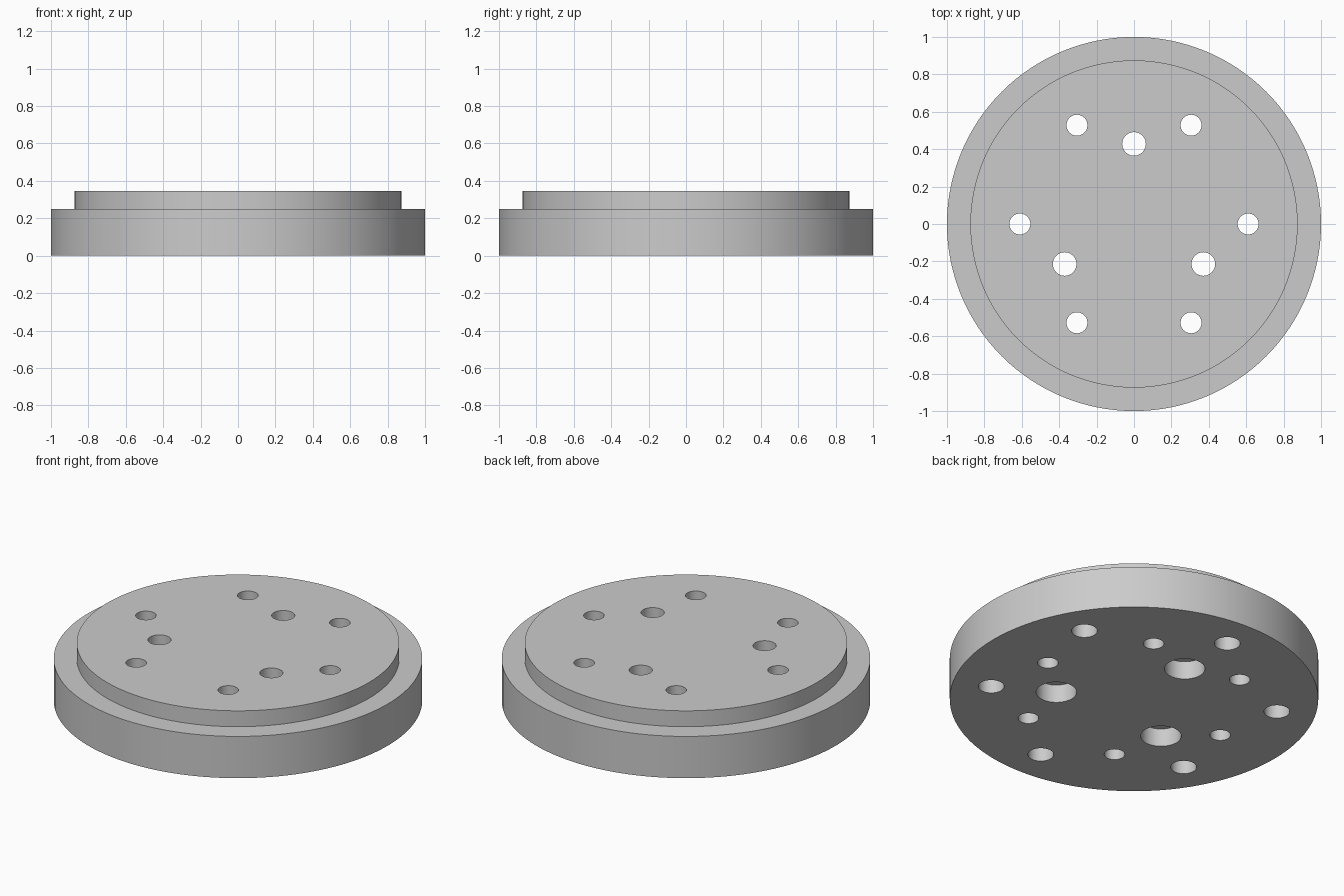
import bpy
import bmesh
from math import cos, sin, radians, tau

if "Cube" in bpy.data.objects:
    bpy.data.objects.remove(bpy.data.objects["Cube"])

BASE_Z, TOP_Z = 0.25, 0.345
BELOW, ABOVE = -0.1, 0.5

grey = bpy.data.materials.new("plain grey")
grey.use_nodes = True
colour = (0.6, 0.6, 0.6, 1)
grey.diffuse_color = colour
grey.node_tree.nodes["Principled BSDF"].inputs["Base Color"].default_value = colour


def turn(bm, profile, centre=(0, 0), sides=64):
    """Add a closed solid turned from (radius, height) points, bottom to top."""
    rings = []
    for r, z in profile:
        rings.append([bm.verts.new((centre[0] + r * cos(tau * i / sides),
                                    centre[1] + r * sin(tau * i / sides), z))
                      for i in range(sides)])
    for low, high in zip(rings, rings[1:]):
        for i in range(sides):
            j = (i + 1) % sides
            bm.faces.new((low[i], low[j], high[j], high[i]))
    bm.faces.new(rings[0][::-1])
    bm.faces.new(rings[-1])


def ring_of(bm, count, radius, start, profile):
    """Repeat a turned solid around a circle."""
    for k in range(count):
        a = radians(start) + tau * k / count
        turn(bm, profile, (radius * cos(a), radius * sin(a)), 48)


def make_object(name, bm):
    mesh = bpy.data.meshes.new(name)
    bm.to_mesh(mesh)
    bm.free()
    mesh.materials.append(grey)
    obj = bpy.data.objects.new(name, mesh)
    bpy.context.collection.objects.link(obj)
    return obj


# Stepped round flange
bm = bmesh.new()
turn(bm, [(1, 0), (1, BASE_Z), (0.875, BASE_Z), (0.875, TOP_Z)], sides=128)
flange = make_object("flange_plate", bm)

# Drills: plain through holes, counterbored holes, blind holes from below
bm = bmesh.new()
ring_of(bm, 6, 0.61, 0, [(0.056, BELOW), (0.056, ABOVE)])
ring_of(bm, 3, 0.428, 90, [(0.11, BELOW), (0.11, 0.108), (0.063, 0.108), (0.063, ABOVE)])
ring_of(bm, 6, 0.787, 30, [(0.07, BELOW), (0.07, 0.22)])
drills = make_object("hole_cutters", bm)
drills.hide_render = True

# Cut the holes, then drop the cutters
cut = flange.modifiers.new("holes", 'BOOLEAN')
cut.operation = 'DIFFERENCE'
cut.solver = 'EXACT'
cut.object = drills
bpy.context.view_layer.objects.active = flange
bpy.ops.object.select_all(action='DESELECT')
flange.select_set(True)
bpy.ops.object.modifier_apply(modifier=cut.name)
bpy.data.objects.remove(drills)

# Smooth walls with crisp edges
bpy.ops.object.shade_smooth_by_angle(angle=radians(30))
